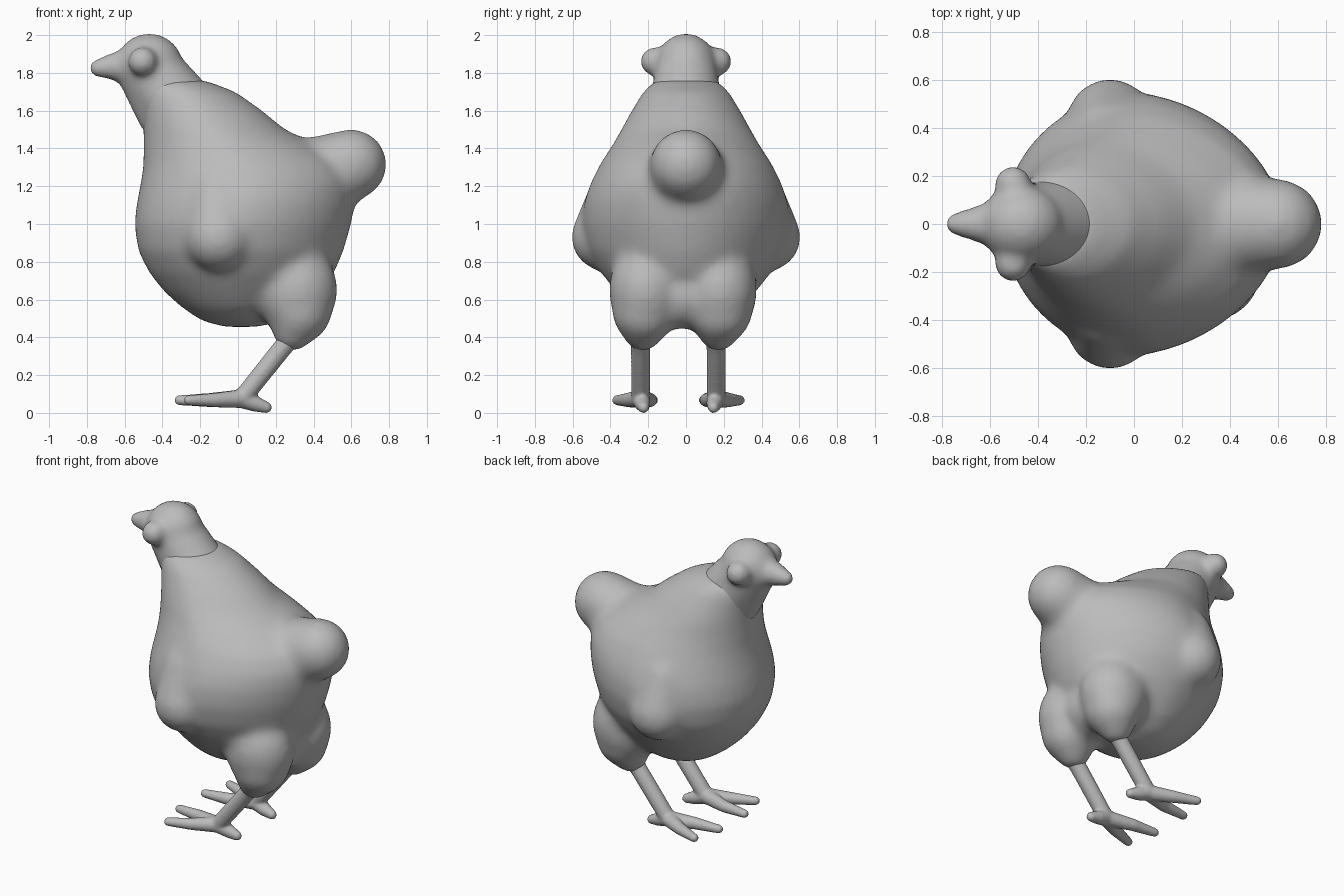
import bpy, bmesh
from math import cos, sin, pi
from mathutils import Matrix, Vector

cube = bpy.data.objects.get("Cube")
if cube:
    bpy.data.objects.remove(cube, do_unlink=True)

grey = bpy.data.materials.new("plain grey")
grey.use_nodes = True
colour = (0.5, 0.5, 0.5, 1)
grey.diffuse_color = colour
grey.node_tree.nodes["Principled BSDF"].inputs["Base Color"].default_value = colour


def blob(bm, centre, radii):
    """Ellipsoid."""
    matrix = Matrix.Translation(centre) @ Matrix.Diagonal((*radii, 1))
    bmesh.ops.create_icosphere(bm, subdivisions=3, radius=1, matrix=matrix)


def taper(bm, *stops, steps=14):
    """Chain of overlapping spheres through (x, y, z, radius) stops."""
    for a, b in zip(stops, stops[1:]):
        for i in range(steps + 1):
            x, y, z, r = Vector(a).lerp(Vector(b), i / steps)
            blob(bm, (x, y, z), (r, r, r))


def loft(bm, rows, sides=48):
    """Stack of egg shapes, narrower at the rear, from (z, x_min, x_max, y_half) rows."""
    rings = []
    for z, x0, x1, w in rows:
        mid, half = (x0 + x1) / 2, (x1 - x0) / 2
        ring = []
        for i in range(sides):
            c, s = cos(2 * pi * i / sides), sin(2 * pi * i / sides)
            ring.append(bm.verts.new((mid + half * c, w * s * (1 - 0.12 * max(c, 0)), z)))
        rings.append(ring)
    for a, b in zip(rings, rings[1:]):
        for i in range(sides):
            j = (i + 1) % sides
            bm.faces.new((a[i], a[j], b[j], b[i]))
    bm.faces.new(rings[0][::-1])
    bm.faces.new(rings[-1])


def finish(name, bm, voxel, rounds):
    """Fuse the overlapping shapes into one smooth skin."""
    mesh = bpy.data.meshes.new(name)
    bm.to_mesh(mesh)
    bm.free()
    mesh.materials.append(grey)
    obj = bpy.data.objects.new(name, mesh)
    bpy.context.collection.objects.link(obj)
    remesh = obj.modifiers.new("fuse", "REMESH")
    remesh.mode = "VOXEL"
    remesh.voxel_size = voxel
    remesh.use_smooth_shade = True
    soften = obj.modifiers.new("soften", "SMOOTH")
    soften.factor = 0.5
    soften.iterations = rounds


# Torso
bm = bmesh.new()
loft(bm, [
    (0.455, -0.08, 0.12, 0.08), (0.49, -0.20, 0.22, 0.20), (0.56, -0.30, 0.34, 0.30),
    (0.64, -0.39, 0.44, 0.37), (0.74, -0.47, 0.51, 0.45), (0.86, -0.53, 0.56, 0.52),
    (1.00, -0.55, 0.60, 0.55), (1.12, -0.535, 0.62, 0.54), (1.22, -0.515, 0.62, 0.505),
    (1.32, -0.50, 0.57, 0.455), (1.42, -0.50, 0.42, 0.39), (1.50, -0.50, 0.25, 0.345),
    (1.60, -0.51, 0.13, 0.29), (1.70, -0.53, -0.01, 0.23), (1.76, -0.53, -0.17, 0.17),
])

# Tail and rump
taper(bm, (0.28, 0, 1.16, 0.285), (0.45, 0, 1.255, 0.215), (0.60, 0, 1.315, 0.19))
blob(bm, (0.30, -0.015, 0.62), (0.19, 0.16, 0.18))

# Wings and thighs on each side
for s in (1, -1):
    taper(bm, (-0.10, s * 0.425, 0.93, 0.185), (-0.11, s * 0.37, 1.15, 0.15))
    blob(bm, (0.31, s * 0.195 - 0.015, 0.65), (0.22, 0.2, 0.25))
    taper(bm, (0.325, s * 0.2 - 0.02, 0.54, 0.175), (0.285, s * 0.2 - 0.03, 0.42, 0.1))
finish("torso", bm, 0.02, 30)

# Head, neck, throat, beak and eyes
bm = bmesh.new()
blob(bm, (-0.47, 0, 1.835), (0.18, 0.165, 0.175))
taper(bm, (-0.465, 0, 1.82, 0.165), (-0.30, 0, 1.59, 0.2))
taper(bm, (-0.50, 0, 1.80, 0.14), (-0.41, 0, 1.57, 0.12))
taper(bm, (-0.54, 0, 1.83, 0.11), (-0.64, 0, 1.835, 0.078), (-0.745, 0, 1.825, 0.047))
for s in (1, -1):
    blob(bm, (-0.505, s * 0.165, 1.86), (0.078, 0.078, 0.078))
finish("head", bm, 0.018, 12)

# Legs, each with two front toes and one back toe
for s, side in ((1, "back"), (-1, "front")):
    bm = bmesh.new()

    def at(x, y, z, r):
        return x, s * y - 0.04, z, r

    ankle = at(0.02, 0.20, 0.075, 0.05)
    taper(bm, at(0.31, 0.20, 0.44, 0.06), at(0.24, 0.20, 0.35, 0.052), ankle)
    taper(bm, ankle, at(-0.15, 0.15, 0.068, 0.038), at(-0.31, 0.135, 0.067, 0.027))
    taper(bm, ankle, at(-0.12, 0.27, 0.068, 0.038), at(-0.26, 0.325, 0.067, 0.027))
    taper(bm, ankle, at(0.09, 0.19, 0.048, 0.042), at(0.15, 0.185, 0.029, 0.03))
    finish(side + "_leg", bm, 0.01, 3)
